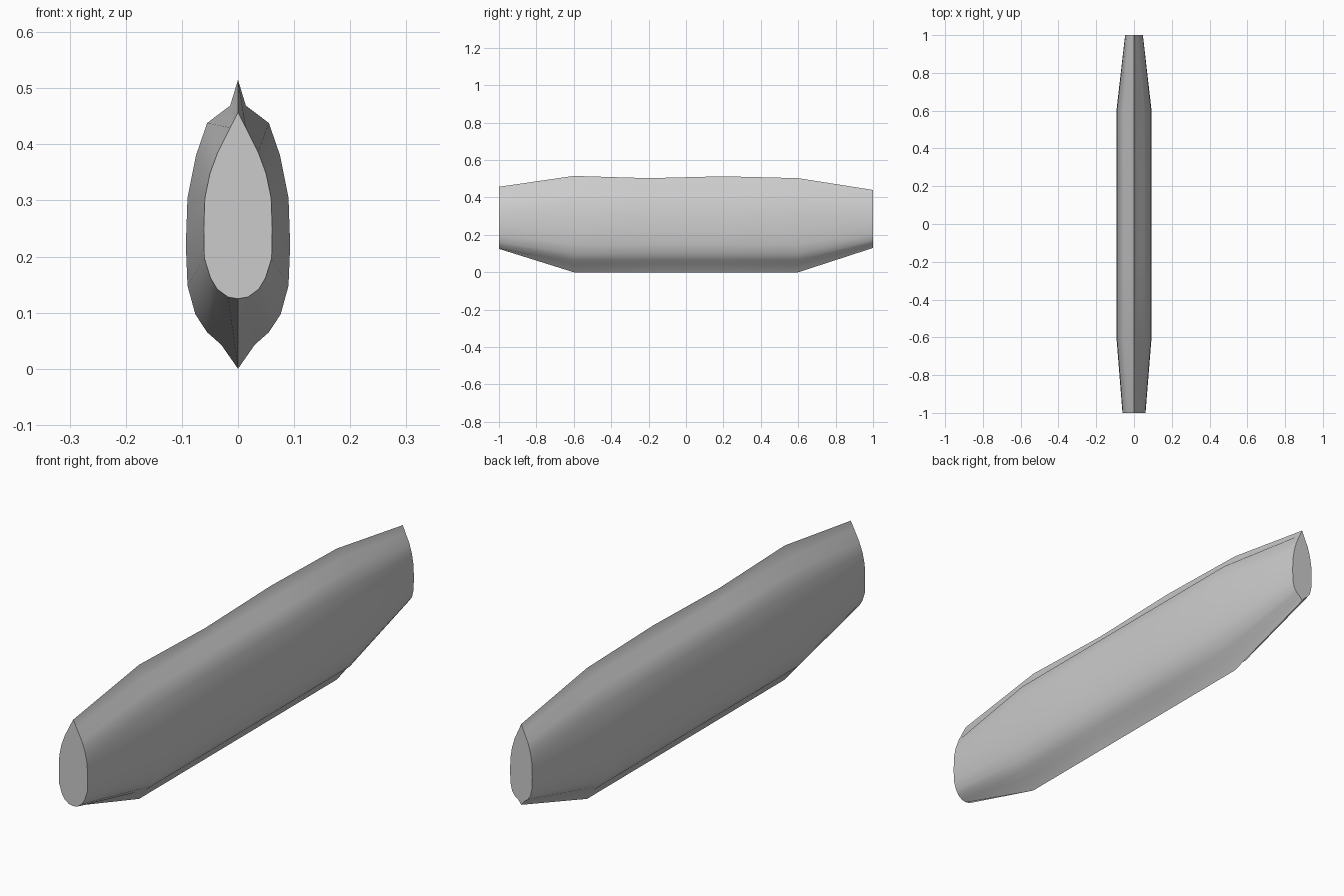
import bpy, bmesh, math

if "Cube" in bpy.data.objects:
    bpy.data.objects.remove(bpy.data.objects["Cube"])

# Half cross-sections (x, z), bottom to top
front = [(0, .125), (.018, .128), (.037, .142), (.049, .162), (.06, .197), (.061, .25),
         (.059, .305), (.05, .348), (.036, .386), (.014, .43), (0, .457)]
middle = [(0, .0), (.03, .043), (.055, .065), (.076, .097), (.09, .148), (.093, .22),
          (.09, .305), (.075, .38), (.055, .438), (.014, .469), (0, .515)]
back = [(0, .13), (.012, .146), (.027, .157), (.039, .174), (.046, .205), (.047, .25),
        (.046, .297), (.039, .34), (.028, .378), (.011, .415), (0, .44)]


def with_top(half, z):
    return half[:-1] + [(0, z)]


stations = [(-1, front), (-.6, middle), (-.2, with_top(middle, .503)),
            (.2, with_top(middle, .513)), (.6, with_top(middle, .503)), (1, back)]

# Loft the mirrored rings along y
bm = bmesh.new()
rings = []
for y, half in stations:
    outline = half + [(-x, z) for x, z in half[-2:0:-1]]
    rings.append([bm.verts.new((x, y, z)) for x, z in outline])
for a, b in zip(rings, rings[1:]):
    n = len(a)
    for i in range(n):
        j = (i + 1) % n
        bm.faces.new((a[i], a[j], b[j], b[i]))

# Flat end caps
bm.faces.new(rings[0])
bm.faces.new(rings[-1])
bmesh.ops.recalc_face_normals(bm, faces=bm.faces[:])

mesh = bpy.data.meshes.new("tapered_body")
bm.to_mesh(mesh)
bm.free()
body = bpy.data.objects.new("tapered_body", mesh)
bpy.context.collection.objects.link(body)
bpy.context.view_layer.objects.active = body
body.select_set(True)
bpy.ops.object.shade_smooth_by_angle(angle=math.radians(40))
